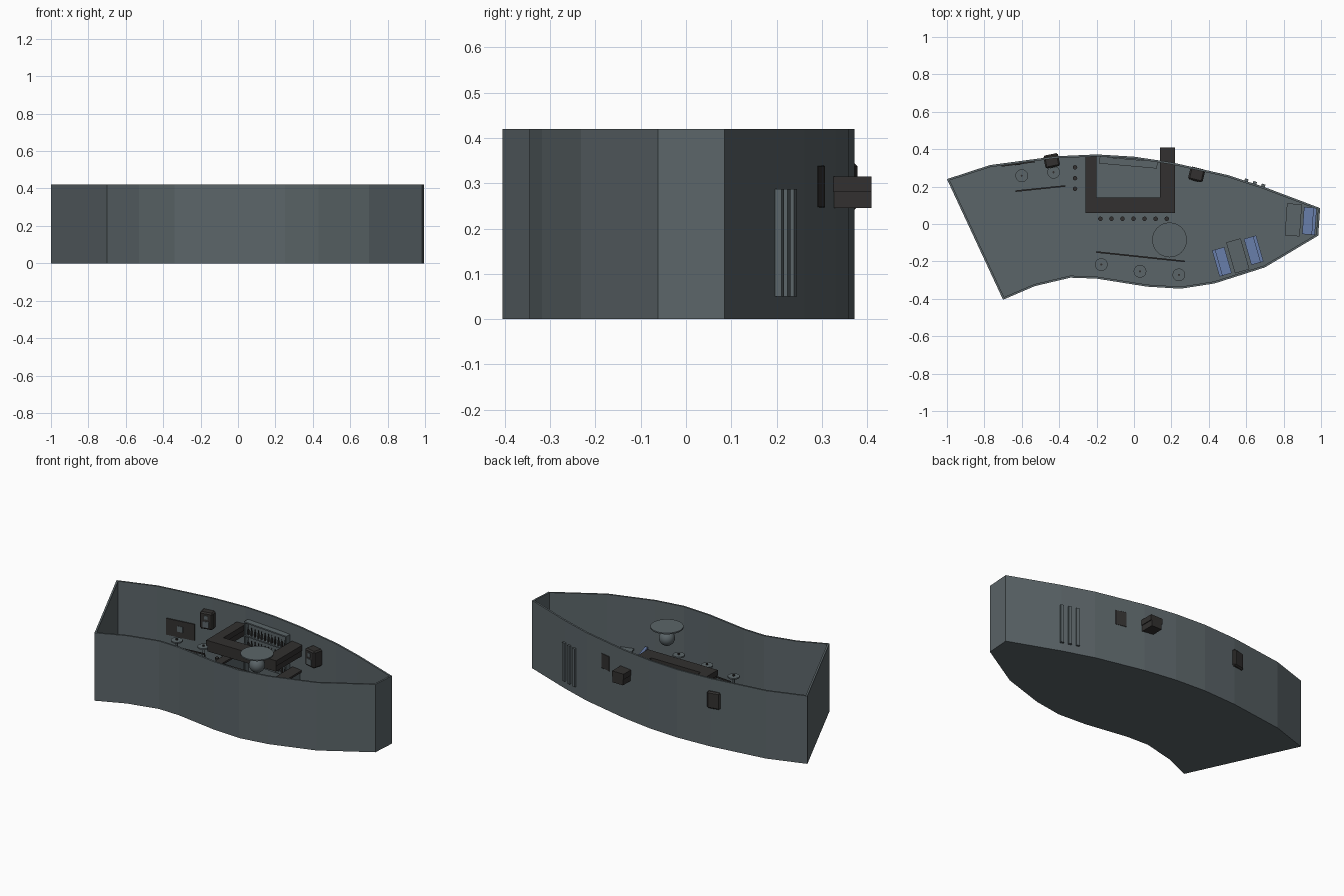
import bpy, bmesh, math
from mathutils import Matrix, Vector

if "Cube" in bpy.data.objects:
    bpy.data.objects.remove(bpy.data.objects["Cube"])


def mat(name, rgb):
    m = bpy.data.materials.new(name)
    m.diffuse_color = (*rgb, 1)
    m.use_nodes = True
    m.node_tree.nodes["Principled BSDF"].inputs["Base Color"].default_value = m.diffuse_color
    return m


GREY = mat("slate_grey", (0.105, 0.13, 0.14))
DARK = mat("charcoal", (0.032, 0.030, 0.029))
BLUE = mat("seat_blue", (0.14, 0.21, 0.41))


def finish(name, bm, material, smooth=False):
    bmesh.ops.recalc_face_normals(bm, faces=bm.faces)
    me = bpy.data.meshes.new(name)
    bm.to_mesh(me)
    bm.free()
    ob = bpy.data.objects.new(name, me)
    bpy.context.collection.objects.link(ob)
    me.materials.append(material)
    if smooth:
        bpy.ops.object.select_all(action='DESELECT')
        ob.select_set(True)
        bpy.context.view_layer.objects.active = ob
        bpy.ops.object.shade_smooth_by_angle()
    return ob


def box(name, x, y, z0, z1, sx, sy, material, deg=0, off=(0, 0), bevel=0):
    """Box turned by deg about (x, y); off is a shift in its own turned frame."""
    bm = bmesh.new()
    m = (Matrix.Translation((x, y, 0)) @ Matrix.Rotation(math.radians(deg), 4, 'Z')
         @ Matrix.Translation((off[0], off[1], (z0 + z1) / 2))
         @ Matrix.Diagonal((sx, sy, z1 - z0, 1)))
    bmesh.ops.create_cube(bm, size=1, matrix=m)
    if bevel:
        bmesh.ops.bevel(bm, geom=bm.edges[:], offset=bevel, segments=1, affect='EDGES')
    return finish(name, bm, material)


def prism(name, pts, z0, z1, material):
    bm = bmesh.new()
    f = bm.faces.new([bm.verts.new((x, y, z0)) for x, y in pts])
    r = bmesh.ops.extrude_face_region(bm, geom=[f], use_keep_orig=True)
    vs = [g for g in r['geom'] if isinstance(g, bmesh.types.BMVert)]
    bmesh.ops.translate(bm, verts=vs, vec=(0, 0, z1 - z0))
    return finish(name, bm, material)


def turned(name, x, y, profile, material, n=20):
    """Stack of cylinders/cones through (radius, z) profile points."""
    bm = bmesh.new()
    rings = [[bm.verts.new((x + r * math.cos(i * math.tau / n),
                            y + r * math.sin(i * math.tau / n), z))
              for i in range(n)] for r, z in profile]
    for a, b in zip(rings, rings[1:]):
        for i in range(n):
            j = (i + 1) % n
            bm.faces.new((a[i], a[j], b[j], b[i]))
    bm.faces.new(rings[0][::-1])
    bm.faces.new(rings[-1])
    return finish(name, bm, material, True)


# Room shell: one floor outline, raised, with the inside pushed down to the floor
outline = [(-1, .24), (-.77, .315), (-.42, .362), (-.2, .372), (0, .36), (.2, .33),
           (.5, .262), (.69, .2), (.995, .085), (.985, -.062), (.7, -.232),
           (.43, -.318), (.25, -.346), (.07, -.335), (-.2, -.292), (-.34, -.287),
           (-.53, -.332), (-.7, -.405)]
bm = bmesh.new()
H = .42
low = [bm.verts.new((x, y, 0)) for x, y in outline]
top = [bm.verts.new((x, y, H)) for x, y in outline]
for i in range(len(low)):
    j = (i + 1) % len(low)
    bm.faces.new((low[j], low[i], top[i], top[j]))
bm.faces.new(low)
lid = bm.faces.new(top[::-1])
bmesh.ops.recalc_face_normals(bm, faces=bm.faces)
bmesh.ops.inset_region(bm, faces=[lid], thickness=.011, use_even_offset=True)
r = bmesh.ops.extrude_discrete_faces(bm, faces=[lid])
for v in r['faces'][0].verts:
    v.co.z = .005
finish("room_shell", bm, GREY)


# Bar: U-shaped counter with a matching canopy hanging above it
def u_shape(d, back_right=.41):
    return [(-.26 + d, .362), (-.26 + d, .06 + d), (.22 - d, .06 + d), (.22 - d, back_right),
            (.14 + d, back_right), (.14 + d, .142 - d), (-.2 - d, .142 - d), (-.2 - d, .362)]


prism("bar_canopy_lower", u_shape(.005), .245, .281, DARK)
prism("bar_canopy_upper", u_shape(0), .281, .315, DARK)
prism("bar_counter_base", u_shape(.016, .325), .005, .145, GREY)
prism("bar_counter_top", u_shape(.004, .325), .145, .157, DARK)

# Back bar shelves with bottles
BX, BY, BA = -.03, .328, -5
box("back_bar_panel", BX, BY, .005, .35, .31, .006, GREY, BA, (0, .016))
for s in (-1, 1):
    box("back_bar_side", BX, BY, .005, .35, .008, .036, GREY, BA, (s * .151, 0))
for z in (.1, .18, .26, .342):
    box("back_bar_shelf", BX, BY, z, z + .008, .31, .036, GREY, BA)
    if z < .3:
        for k in range(12):
            t = -.135 + k * .0245
            c, s = math.cos(math.radians(BA)), math.sin(math.radians(BA))
            turned("bottle", BX + t * c, BY + t * s - .004,
                   [(.006, z + .008), (.006, z + .036), (.0025, z + .044), (.0025, z + .056)],
                   DARK, 8)

# Bar stools
for x, y in ([(-.18 + .0592 * i, .028) for i in range(7)]
             + [(-.315, y) for y in (.303, .245, .188)]):
    turned("bar_stool", x, y, [(.011, .005), (.011, .009), (.003, .011), (.003, .11),
                               (.012, .112), (.012, .122)], DARK, 12)

# Standing tables with a small centre piece
for x, y in ((-.6, .258), (-.43, .277), (-.175, -.217), (.032, -.253), (.24, -.272)):
    turned("standing_table", x, y, [(.022, .005), (.022, .01), (.006, .012), (.006, .14),
                                    (.034, .142), (.034, .15)], GREY)
    turned("table_centre", x, y, [(.006, .15), (.006, .158)], DARK, 10)


# Low railings
def railing(a, b):
    a, b = Vector(a), Vector(b)
    d, m = b - a, (a + b) / 2
    deg = math.degrees(math.atan2(d.y, d.x))
    for z in (.08, .14):
        box("rail_bar", m.x, m.y, z, z + .008, d.length, .008, DARK, deg)
    for i in range(5):
        p = a.lerp(b, i / 4)
        box("rail_post", p.x, p.y, .005, .14, .007, .007, DARK, deg)


railing((-.63, .176), (-.37, .203))
railing((-.2, -.15), (.27, -.2))

# Wall screen with a pale panel
box("wall_screen", -.62, .322, .135, .237, .18, .008, DARK, 7.5)
box("screen_panel", -.62, .322, .17, .205, .035, .003, GREY, 7.5, (0, -.005))

# Corner speakers with two cones each
for x, y, deg in ((-.44, .338, 12), (.335, .265, -14)):
    box("speaker", x, y, .24, .345, .08, .07, DARK, deg, bevel=.008)
    for z, w in ((.272, .036), (.315, .022)):
        box("speaker_cone", x, y, z - w / 2, z + w / 2, w, .004, GREY, deg, (0, -.036))

# Vertical wall strips
for x, y in ((.6, .231), (.645, .217), (.69, .203)):
    box("wall_strip", x, y, .05, .287, .02, .022, GREY, -18)

# Mirror ball under its ceiling disc
turned("ceiling_disc", .19, -.085, [(.093, .403), (.093, .411)], GREY, 32)
turned("ball_rod", .19, -.085, [(.006, .34), (.006, .405)], GREY, 8)
bm = bmesh.new()
bmesh.ops.create_uvsphere(bm, u_segments=24, v_segments=14, radius=.045,
                          matrix=Matrix.Translation((.19, -.085, .338)))
finish("mirror_ball", bm, GREY, True)


# Booth benches and tables
def bench(x, y, deg, side, length):
    box("bench_seat", x, y, .005, .065, .068, length, BLUE, deg)
    box("bench_back", x, y, .065, .135, .018, length, BLUE, deg, (side * .025, 0))


def booth_table(x, y, deg):
    box("booth_table_top", x, y, .1, .11, .08, .172, GREY, deg)
    box("booth_table_leg", x, y, .005, .1, .02, .05, GREY, deg)


bench(.47, -.202, 16, -1, .145)
booth_table(.555, -.17, 16)
bench(.64, -.14, 16, 1, .145)
booth_table(.852, .022, -4)
bench(.938, .016, -4, 1, .145)
